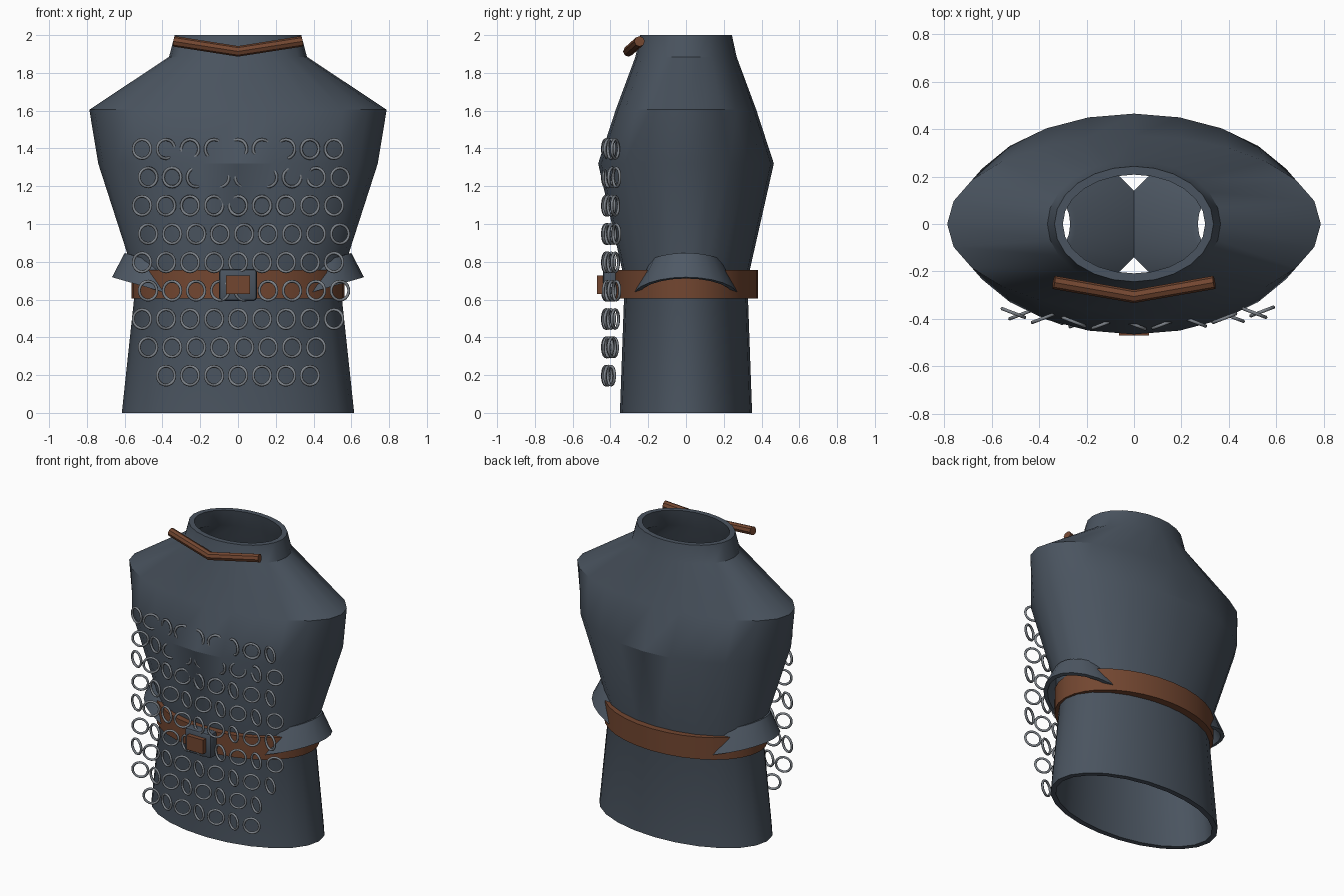
import bpy, bmesh, math
from mathutils import Matrix

if "Cube" in bpy.data.objects:
    bpy.data.objects.remove(bpy.data.objects["Cube"])


def material(name, rgb):
    m = bpy.data.materials.new(name)
    m.diffuse_color = (*rgb, 1)
    m.use_nodes = True
    m.node_tree.nodes["Principled BSDF"].inputs["Base Color"].default_value = m.diffuse_color
    return m


SLATE = material("slate_cloth", (0.068, 0.088, 0.115))
STEEL = material("blue_steel", (0.078, 0.10, 0.13))
BROWN = material("brown_leather", (0.17, 0.062, 0.03))
GREY = material("ring_grey", (0.20, 0.22, 0.245))


def finish(bm, name, mat, smooth=True):
    bmesh.ops.recalc_face_normals(bm, faces=bm.faces)
    me = bpy.data.meshes.new(name)
    bm.to_mesh(me)
    bm.free()
    ob = bpy.data.objects.new(name, me)
    bpy.context.collection.objects.link(ob)
    me.materials.append(mat)
    if smooth:
        shade(ob)
    return ob


def select(ob):
    bpy.ops.object.select_all(action='DESELECT')
    ob.select_set(True)
    bpy.context.view_layer.objects.active = ob


def shade(ob):
    select(ob)
    bpy.ops.object.shade_smooth_by_angle(angle=math.radians(30))


def tube(name, mat, outer, wall, seg):
    """Hollow loft. Each ring is (cx, z, rx, ry, slope of z along x)."""
    inner = [(c, z, rx - wall, ry - wall, s) for c, z, rx, ry, s in reversed(outer)]
    bm = bmesh.new()
    loops = []
    for c, z, rx, ry, s in outer + inner:
        ring = []
        for i in range(seg):
            a = math.tau * i / seg
            x = rx * math.cos(a)
            ring.append(bm.verts.new((c + x, ry * math.sin(a), z + s * x)))
        loops.append(ring)
    for k, lo in enumerate(loops):
        hi = loops[(k + 1) % len(loops)]
        for i in range(seg):
            j = (i + 1) % seg
            bm.faces.new((lo[i], lo[j], hi[j], hi[i]))
    return finish(bm, name, mat)


def box(name, mat, lo, hi, bevel):
    bm = bmesh.new()
    size = [h - l for l, h in zip(lo, hi)]
    mid = [(h + l) / 2 for l, h in zip(lo, hi)]
    bmesh.ops.create_cube(bm, size=1, matrix=Matrix.Translation(mid) @ Matrix.Diagonal((*size, 1)))
    if bevel:
        bmesh.ops.bevel(bm, geom=bm.edges[:], offset=bevel, segments=2, profile=0.5, affect='EDGES')
    return finish(bm, name, mat)


# Torso shell, hem to neck
tube("torso", SLATE, [
    (0, 0.0, 0.615, 0.35, 0),
    (0, 0.70, 0.54, 0.325, 0),
    (0, 1.32, 0.74, 0.465, 0),
    (0, 1.605, 0.787, 0.372, 0),
    (0, 1.885, 0.365, 0.268, 0),
    (0, 2.0, 0.335, 0.243, 0)], 0.035, 24)

# Belt
tube("belt", BROWN, [(0, 0.605, 0.563, 0.38, 0), (0, 0.757, 0.563, 0.38, 0)], 0.05, 32)

# Flared hip guards, tilted cones running through the shell
for side, label in ((1, "right"), (-1, "left")):
    tube(label + "_hip_guard", STEEL, [
        (side * 0.31, 0.615, 0.357, 0.28, side * 0.29),
        (side * 0.422, 0.795, 0.178, 0.19, side * 0.29)], 0.025, 24)

# Buckle
box("buckle_frame", SLATE, (-0.1, -0.44, 0.593), (0.1, -0.36, 0.762), 0.018)
box("buckle_plate", BROWN, (-0.063, -0.47, 0.63), (0.063, -0.40, 0.727), 0)

# Collar cord
cu = bpy.data.curves.new("collar_cord", 'CURVE')
cu.dimensions = '3D'
cu.bevel_depth = 0.028
cu.bevel_resolution = 2
cu.use_fill_caps = True
sp = cu.splines.new('POLY')
sp.points.add(2)
for p, co in zip(sp.points, ((-0.338, -0.246, 1.967), (0, -0.305, 1.914), (0.338, -0.246, 1.967))):
    p.co = (*co, 1)
cord = bpy.data.objects.new("collar_cord", cu)
bpy.context.collection.objects.link(cord)
cu.materials.append(BROWN)
select(cord)
bpy.ops.object.convert(target='MESH')
shade(bpy.context.view_layer.objects.active)


# Mail rings
def add_torus(bm, matrix, major=0.05, minor=0.008, n=20, m=6):
    grid = []
    for i in range(n):
        a = math.tau * i / n
        row = []
        for j in range(m):
            b = math.tau * j / m
            r = major + minor * math.cos(b)
            v = bm.verts.new((r * math.cos(a), minor * math.sin(b), r * math.sin(a)))
            v.co = matrix @ v.co
            row.append(v)
        grid.append(row)
    for i in range(n):
        for j in range(m):
            a, b = grid[i], grid[(i + 1) % n]
            k = (j + 1) % m
            bm.faces.new((a[j], b[j], b[k], a[k]))


bm = bmesh.new()
for row in range(9):
    z = 1.397 - 0.15 * row
    shift = 0.032 if row % 2 else 0
    first, last = (1, 7) if row == 8 else (0, 7) if row == 7 else (0, 8)
    for i in range(first, last + 1):
        x = -0.508 + shift + 0.127 * i
        y = -0.424 + 0.19 * x * x
        tilt = math.radians(-21 if (row + i) % 2 == 0 else 21)
        add_torus(bm, Matrix.Translation((x, y, z)) @ Matrix.Rotation(tilt, 4, 'Z'))
ob = finish(bm, "mail_rings", GREY, smooth=False)
for p in ob.data.polygons:
    p.use_smooth = True
